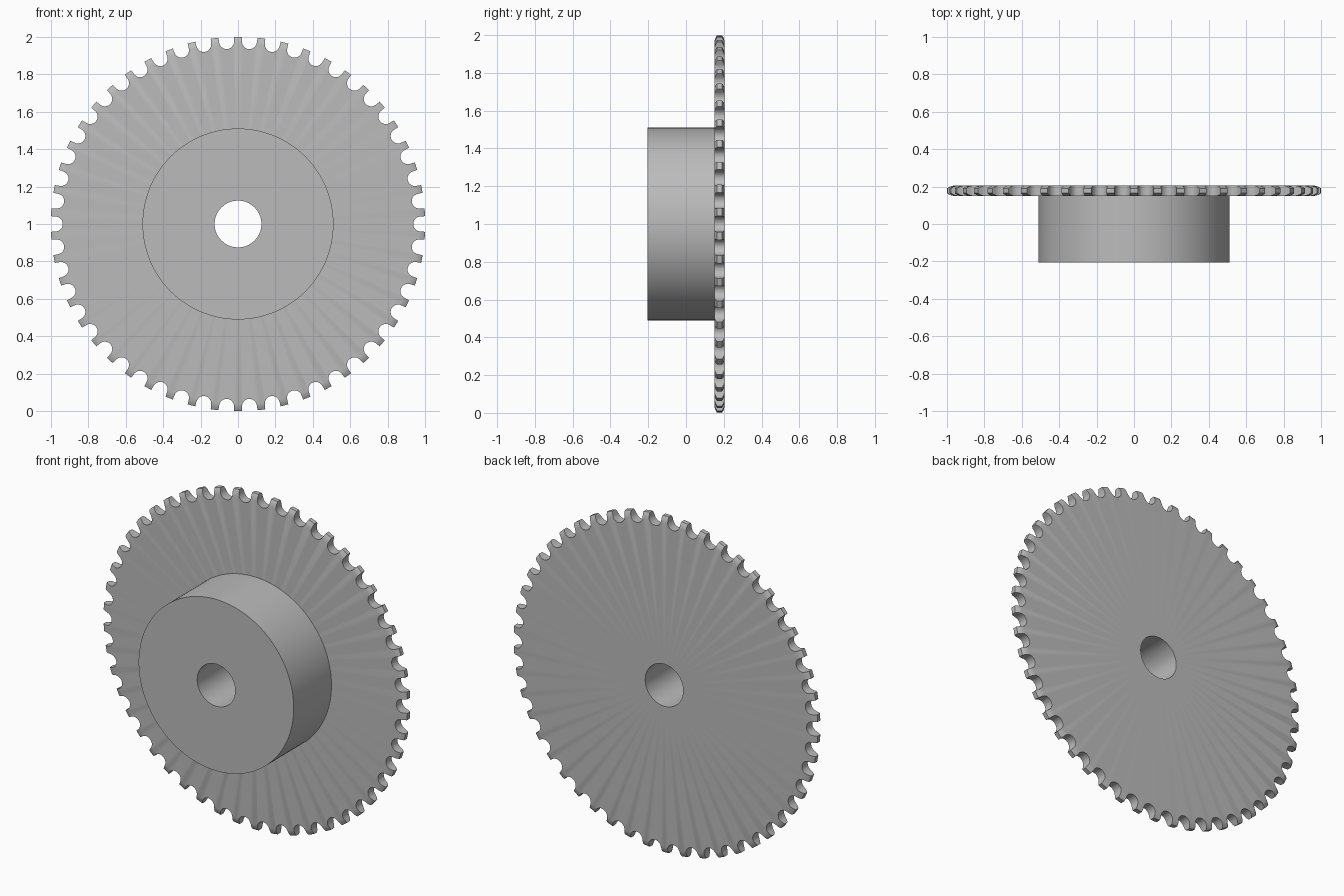
import bpy, bmesh
from math import pi, sin, cos

TEETH = 50
SEGMENTS = 200
BORE = 0.125
HUB_R = 0.51
FRONT, BACK, SEAM = -0.205, 0.205, 0.15

old = bpy.data.objects.get("Cube")
if old:
    bpy.data.objects.remove(old, do_unlink=True)

steel = bpy.data.materials.new("plain grey steel")
steel.use_nodes = True
grey = (0.5, 0.5, 0.5, 1)
steel.diffuse_color = grey
steel.node_tree.nodes["Principled BSDF"].inputs["Base Color"].default_value = grey


def place(angle, radius, y):
    return (radius * cos(angle), y, 1 + radius * sin(angle))


def make_object(name, bm):
    bmesh.ops.recalc_face_normals(bm, faces=bm.faces)
    mesh = bpy.data.meshes.new(name)
    bm.to_mesh(mesh)
    bm.free()
    mesh.materials.append(steel)
    obj = bpy.data.objects.new(name, mesh)
    bpy.context.collection.objects.link(obj)
    return obj


def lathe(name, profile, closed):
    """Turn a (radius, y) profile about the axle."""
    bm = bmesh.new()
    rings = [[bm.verts.new(place(2 * pi * i / SEGMENTS, r, y)) for i in range(SEGMENTS)]
             for r, y in profile]
    pairs = list(zip(rings, rings[1:]))
    if closed:
        pairs.append((rings[-1], rings[0]))
    for a, b in pairs:
        for i in range(SEGMENTS):
            j = (i + 1) % SEGMENTS
            bm.faces.new((a[i], a[j], b[j], b[i]))
    return make_object(name, bm)


def smooth(obj):
    bpy.ops.object.select_all(action='DESELECT')
    obj.select_set(True)
    bpy.context.view_layer.objects.active = obj
    bpy.ops.object.shade_smooth_by_angle(angle=pi / 7)


# Hub, open where it meets the plate
hub = lathe("hub", [(BORE, SEAM), (BORE, FRONT), (HUB_R, FRONT), (HUB_R, SEAM)], False)

# Plate with rounded-off rim
mid, half = (SEAM + BACK) / 2, (BACK - SEAM) / 2
rim = [(0.965, half), (0.985, 0.022), (1.0, 0.013)]
profile = [(BORE, SEAM)] + [(r, mid - h) for r, h in rim]
profile += [(r, mid + h) for r, h in reversed(rim)] + [(BORE, BACK)]
plate = lathe("toothed_plate", profile, True)

# U-shaped roller gaps, one between each pair of teeth
gap = [(0.976 - 0.04 * sin(pi * k / 12), -0.04 * cos(pi * k / 12)) for k in range(13)]
gap += [(1.05, 0.046), (1.05, -0.046)]
bm = bmesh.new()
for n in range(TEETH):
    a = 2 * pi * n / TEETH
    ends = []
    for y in (SEAM - 0.05, BACK + 0.05):
        ends.append([bm.verts.new((r * cos(a) - t * sin(a), y, 1 + r * sin(a) + t * cos(a)))
                     for r, t in gap])
        bm.faces.new(ends[-1])
    for i in range(len(gap)):
        j = (i + 1) % len(gap)
        bm.faces.new((ends[0][i], ends[0][j], ends[1][j], ends[1][i]))
cutter = make_object("gap_cutter", bm)
cutter.hide_render = True

cut = plate.modifiers.new("gaps", 'BOOLEAN')
cut.operation = 'DIFFERENCE'
cut.solver = 'EXACT'
cut.object = cutter
bpy.context.view_layer.objects.active = plate
bpy.ops.object.modifier_apply(modifier=cut.name)
bpy.data.objects.remove(cutter, do_unlink=True)

for part in (hub, plate):
    smooth(part)
